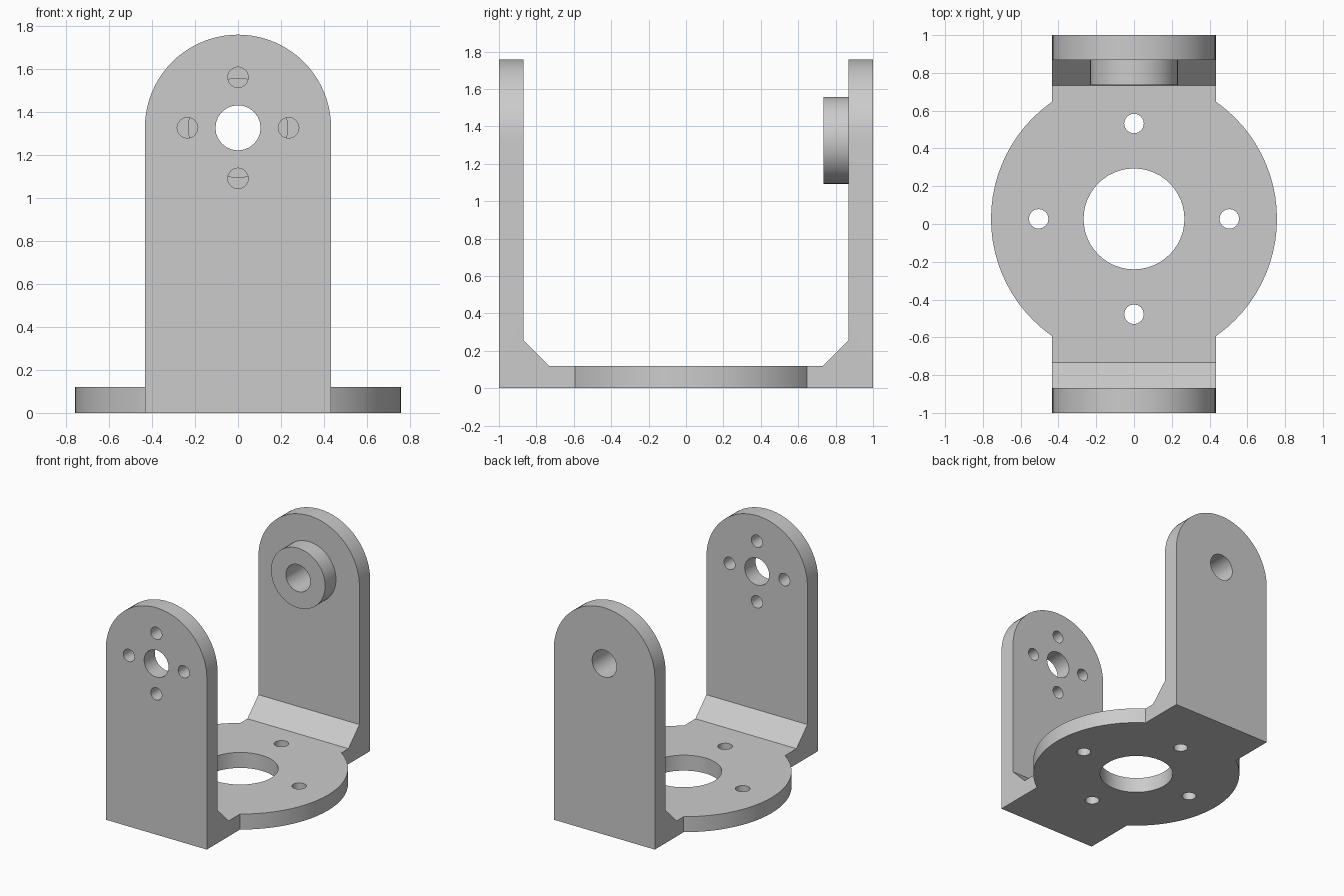
import bpy, bmesh, math
from mathutils import Matrix, Vector

if "Cube" in bpy.data.objects:
    bpy.data.objects.remove(bpy.data.objects["Cube"], do_unlink=True)

HALF_W = 0.433          # half width of the arms
INNER = 0.868           # inner face of the arms
BASE_T = 0.12           # base thickness
CHAMFER = 0.135
AXIS_Z = 1.325          # height of the pivot
BASE_Y = 0.027          # centre of the round base


def finish(bm, name):
    bmesh.ops.recalc_face_normals(bm, faces=bm.faces)
    mesh = bpy.data.meshes.new(name)
    bm.to_mesh(mesh)
    bm.free()
    obj = bpy.data.objects.new(name, mesh)
    bpy.context.collection.objects.link(obj)
    return obj


def prism(name, points, offset):
    """Extrude a closed outline along an offset."""
    bm = bmesh.new()
    face = bm.faces.new([bm.verts.new(p) for p in points])
    side = bmesh.ops.extrude_face_region(bm, geom=[face])["geom"]
    verts = [v for v in side if isinstance(v, bmesh.types.BMVert)]
    bmesh.ops.translate(bm, vec=offset, verts=verts)
    return finish(bm, name)


def cylinder(name, radius, start, end, sides):
    start, end = Vector(start), Vector(end)
    turn = (end - start).to_track_quat("Z", "Y").to_matrix().to_4x4()
    bm = bmesh.new()
    bmesh.ops.create_cone(bm, cap_ends=True, segments=sides, radius1=radius,
                          radius2=radius, depth=(end - start).length,
                          matrix=Matrix.Translation((start + end) / 2) @ turn)
    return finish(bm, name)


def combine(target, tool, operation):
    """Apply a boolean and discard the tool."""
    mod = target.modifiers.new("cut", "BOOLEAN")
    mod.operation, mod.solver, mod.object = operation, "EXACT", tool
    graph = bpy.context.evaluated_depsgraph_get()
    mesh = bpy.data.meshes.new_from_object(target.evaluated_get(graph))
    target.modifiers.clear()
    target.data = mesh
    bpy.data.objects.remove(tool, do_unlink=True)


# U-shaped side profile with chamfered inner corners
half = [(1, 0), (1, 1.9), (INNER, 1.9), (INNER, BASE_T + CHAMFER),
        (INNER - CHAMFER, BASE_T)]
outline = half + [(-y, z) for y, z in reversed(half)]
bracket = prism("bracket", [(-0.6, y, z) for y, z in outline], (1.2, 0, 0))

# Rounded arm tops
steps = 40
arch = [(HALF_W * math.cos(math.pi * i / steps), -1.2,
         AXIS_Z + HALF_W * math.sin(math.pi * i / steps)) for i in range(steps + 1)]
arch += [(-HALF_W, -1.2, -0.2), (HALF_W, -1.2, -0.2)]
combine(bracket, prism("arch_cutter", arch, (0, 2.4, 0)), "INTERSECT")

# Round base plate and pivot boss
combine(bracket, cylinder("base_disc", 0.757, (0, BASE_Y, 0),
                          (0, BASE_Y, BASE_T), 80), "UNION")
combine(bracket, cylinder("pivot_boss", 0.232, (0, INNER - 0.133, AXIS_Z),
                          (0, 0.94, AXIS_Z), 48), "UNION")

# Large holes through the base and both arms
combine(bracket, cylinder("base_hole", 0.267, (0, BASE_Y, -0.1),
                          (0, BASE_Y, 0.3), 48), "DIFFERENCE")
combine(bracket, cylinder("pivot_hole", 0.105, (0, -1.1, AXIS_Z),
                          (0, 1.1, AXIS_Z), 24), "DIFFERENCE")

# Four screw holes around each large hole, base and front arm
for dx, dy in ((1, 0), (-1, 0), (0, 1), (0, -1)):
    x, y = 0.505 * dx, BASE_Y + 0.505 * dy
    combine(bracket, cylinder("base_screw", 0.052, (x, y, -0.1), (x, y, 0.3), 16),
            "DIFFERENCE")
    x, z = 0.235 * dx, AXIS_Z + 0.235 * dy
    combine(bracket, cylinder("arm_screw", 0.048, (x, -1.1, z), (x, -0.8, z), 16),
            "DIFFERENCE")

# Single grey material
grey = bpy.data.materials.new("light grey")
grey.use_nodes = True
colour = (0.6, 0.6, 0.6, 1)
grey.diffuse_color = colour
grey.node_tree.nodes["Principled BSDF"].inputs["Base Color"].default_value = colour
bracket.data.materials.clear()
bracket.data.materials.append(grey)

# Smooth curved walls, sharp edges
bpy.ops.object.select_all(action="DESELECT")
bracket.select_set(True)
bpy.context.view_layer.objects.active = bracket
bpy.ops.object.shade_smooth_by_angle(angle=math.radians(30))
